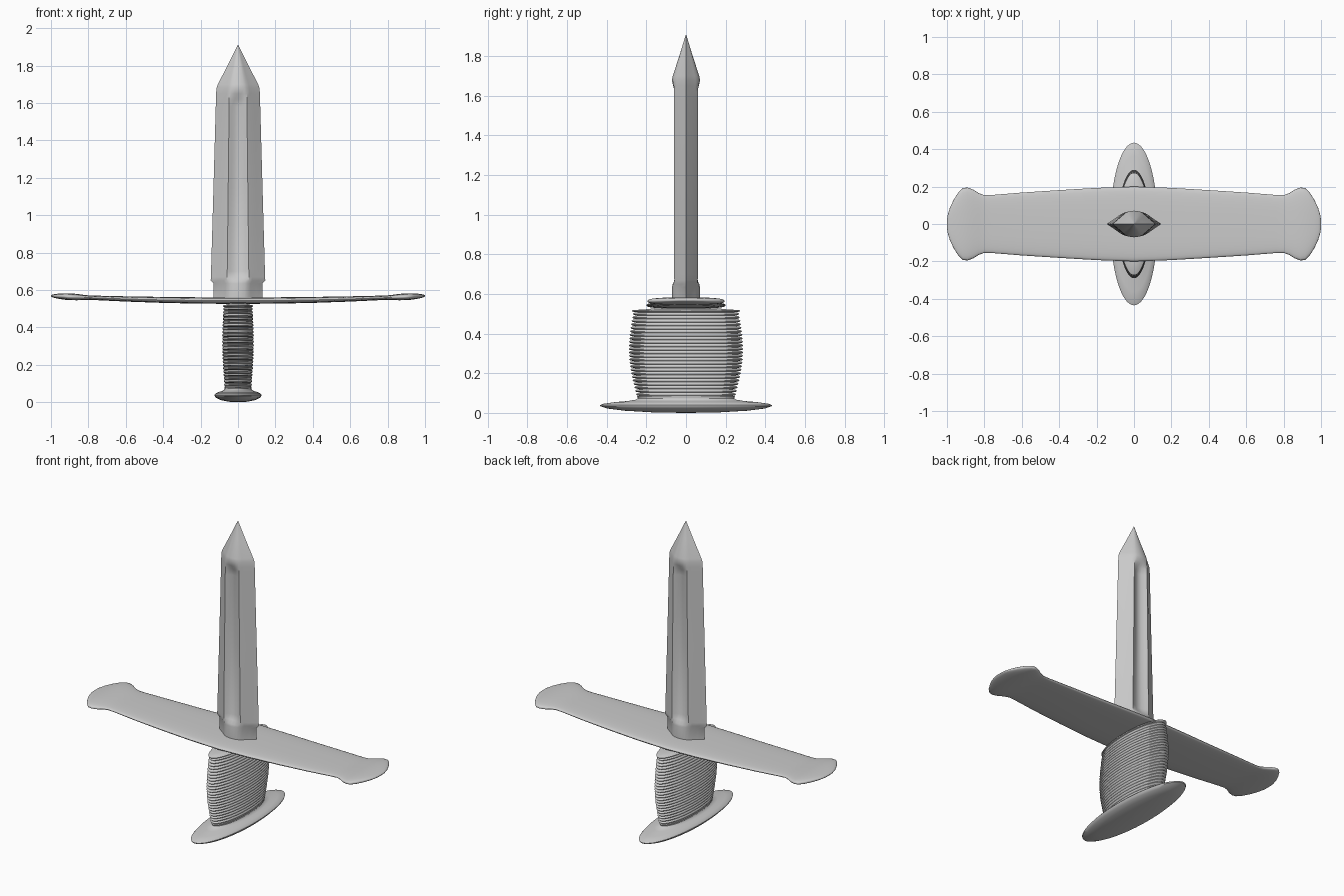
import bpy, bmesh, math
from math import sin, cos, pi

if "Cube" in bpy.data.objects:
    bpy.data.objects.remove(bpy.data.objects["Cube"])


def loft(name, rings, angle=30):
    """Skin closed rings of points, cap both ends, shade smooth with sharp creases."""
    bm = bmesh.new()
    rows = [[bm.verts.new(p) for p in ring] for ring in rings]
    n = len(rows[0])
    for a, b in zip(rows, rows[1:]):
        for i in range(n):
            j = (i + 1) % n
            bm.faces.new((a[i], a[j], b[j], b[i]))
    bm.faces.new(rows[0])
    bm.faces.new(rows[-1])
    bmesh.ops.remove_doubles(bm, verts=bm.verts, dist=1e-6)
    bmesh.ops.recalc_face_normals(bm, faces=bm.faces)
    me = bpy.data.meshes.new(name)
    bm.to_mesh(me)
    bm.free()
    ob = bpy.data.objects.new(name, me)
    bpy.context.collection.objects.link(ob)
    bpy.context.view_layer.objects.active = ob
    bpy.ops.object.select_all(action='DESELECT')
    ob.select_set(True)
    bpy.ops.object.shade_smooth_by_angle(angle=math.radians(angle))
    return ob


def oval_turn(name, profile, stretch, angle=40, segs=64):
    """Lathe a (radius, z) profile, stretched along y."""
    return loft(name, [[(r * cos(2 * pi * i / segs), stretch * r * sin(2 * pi * i / segs), z)
                        for i in range(segs)] for r, z in profile], angle)


def blade_ring(z, w, t, groove):
    """Lens section; groove 0..1 hollows the middle of both faces."""
    full = [(1, 0), (.75, .33), (.52, .66), (.4, .84), (.28, .93), (.14, .98), (0, 1)]
    hollow = [(1, 0), (.75, .36), (.52, .7), (.4, .85), (.28, .74), (.14, .60), (0, .56)]
    q = [(w * a[0], t * (a[1] + (b[1] - a[1]) * groove)) for a, b in zip(full, hollow)]
    half = q + [(-x, y) for x, y in q[-2::-1]]
    loop = half + [(x, -y) for x, y in half[-2:0:-1]]
    return [(x, y, z) for x, y in loop]


# Blade: (z, half width, half thickness, groove depth)
stations = [(.545, .13, .070, 0), (.635, .13, .070, 0), (.65, .146, .070, .1),
            (.67, .145, .070, .6), (.70, .144, .070, 1), (1.15, .131, .070, 1),
            (1.58, .119, .070, 1), (1.62, .118, .070, .7), (1.65, .117, .071, .2),
            (1.68, .115, .071, 0), (1.70, .108, .067, 0), (1.80, .056, .034, 0),
            (1.91, .0008, .0005, 0)]
loft("blade", [blade_ring(*s) for s in stations])

# Crossguard: (x, half width, half thickness), mirrored about x = 0
half = [(0, .2, .017), (.2, .193, .017), (.4, .181, .016), (.6, .168, .014),
        (.76, .155, .012), (.80, .154, .012), (.83, .165, .014), (.86, .184, .017),
        (.89, .195, .018), (.915, .192, .018), (.94, .168, .016), (.965, .128, .013),
        (.985, .085, .009), (.997, .045, .005), (1.0, .02, .002)]
guard = []
for x, w, t in [(-x, w, t) for x, w, t in half[:0:-1]] + half:
    mid = .543 + .026 * x * x
    ring = []
    for i in range(32):
        c, s = cos(2 * pi * i / 32), sin(2 * pi * i / 32)
        ring.append((x, w * math.copysign(abs(c) ** .7, c),
                     mid + t * math.copysign(abs(s) ** .7, s)))
    guard.append(ring)
loft("crossguard", guard, 50)

# Wrapped grip: a barrel of stacked cord rounds
ribs, z0, z1 = 24, .085, .508
pitch = (z1 - z0) / ribs
profile = [(.02, .05), (.071, .05), (.071, z0)]
for k in range(ribs):
    u = (k + .5) / ribs
    core = .066 + .005 * u + .009 * sin(pi * u)
    for a in range(5):
        ang = pi * a / 4
        profile.append((core + .007 * sin(ang), z0 + pitch * (k + .5 - .47 * cos(ang))))
profile += [(.072, .508), (.079, .511), (.080, .515), (.078, .519), (.06, .522), (.03, .535)]
oval_turn("wrapped_grip", profile, 3.42, 50)

# Oval pommel plate with its collar
oval_turn("pommel", [(.004, 0), (.05, .003), (.09, .011), (.115, .022), (.125, .033),
                     (.126, .039), (.121, .046), (.105, .054), (.085, .060), (.074, .066),
                     (.070, .074), (.072, .082), (.068, .088), (.03, .09)], 3.45)
